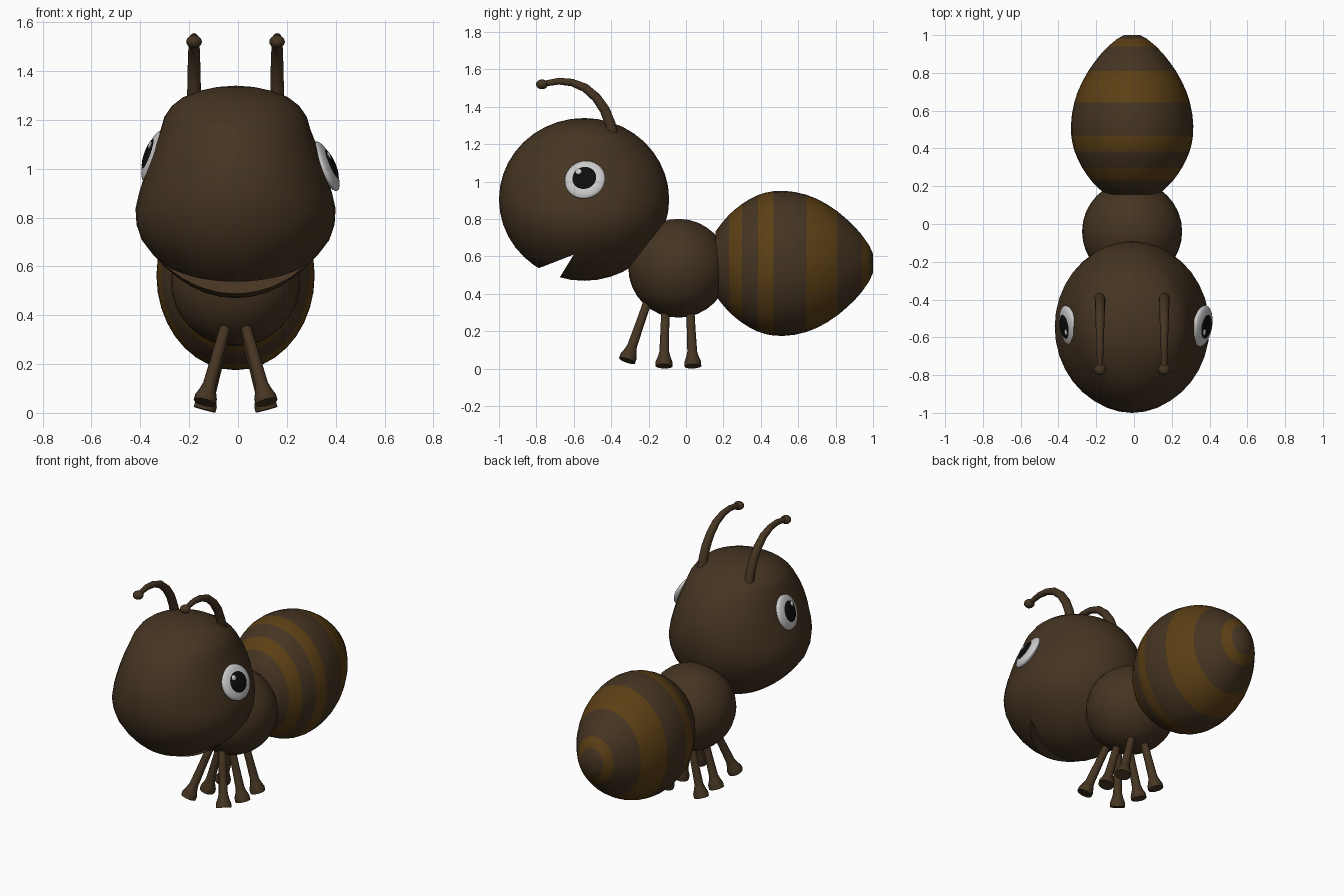
import bpy, bmesh, math
from mathutils import Vector, Matrix

if "Cube" in bpy.data.objects:
    bpy.data.objects.remove(bpy.data.objects["Cube"])

CX = -0.01  # body axis


def material(name, rgb):
    m = bpy.data.materials.new(name)
    m.diffuse_color = (*rgb, 1)
    m.use_nodes = True
    m.node_tree.nodes["Principled BSDF"].inputs["Base Color"].default_value = m.diffuse_color
    return m


BROWN = material("brown", (0.060, 0.035, 0.016))
GOLD = material("gold", (0.105, 0.050, 0.007))
WHITE = material("white", (0.75, 0.75, 0.75))
BLACK = material("black", (0.004, 0.004, 0.004))


def finish(name, bm, mats, angle=40):
    bmesh.ops.recalc_face_normals(bm, faces=bm.faces)
    me = bpy.data.meshes.new(name)
    bm.to_mesh(me)
    bm.free()
    ob = bpy.data.objects.new(name, me)
    bpy.context.collection.objects.link(ob)
    for m in mats:
        me.materials.append(m)
    if angle:
        smooth(ob, angle)
    return ob


def smooth(ob, angle):
    bpy.ops.object.select_all(action='DESELECT')
    ob.select_set(True)
    bpy.context.view_layer.objects.active = ob
    bpy.ops.object.shade_smooth_by_angle(angle=math.radians(angle))


def ellipsoid(name, center, radii, mat, axis=(0, 0, 1), seg=32, rings=16, angle=40):
    bm = bmesh.new()
    bmesh.ops.create_uvsphere(bm, u_segments=seg, v_segments=rings, radius=1)
    rot = Vector(axis).to_track_quat('Z', 'Y').to_matrix().to_4x4()
    bm.transform(Matrix.Translation(center) @ rot @ Matrix.Diagonal((*radii, 1)))
    return finish(name, bm, [mat], angle)


def loft(name, points, radii, mats, sides=16, xscale=1, face_mats=None):
    """Round tube through points with one radius per point."""
    bm = bmesh.new()
    pts = [Vector(p) for p in points]
    rings = []
    for i, (p, r) in enumerate(zip(pts, radii)):
        d = (pts[min(i + 1, len(pts) - 1)] - pts[max(i - 1, 0)]).normalized()
        u = Vector((1, 0, 0))
        u = (u - d * u.dot(d)).normalized()
        v = d.cross(u)
        rings.append([bm.verts.new(p + u * (r * xscale * math.cos(a)) + v * (r * math.sin(a)))
                      for a in (2 * math.pi * k / sides for k in range(sides))])
    for i in range(len(rings) - 1):
        for k in range(sides):
            j = (k + 1) % sides
            f = bm.faces.new((rings[i][k], rings[i][j], rings[i + 1][j], rings[i + 1][k]))
            f.material_index = face_mats[i] if face_mats else 0
    bm.faces.new(rings[0])
    bm.faces.new(rings[-1])
    return finish(name, bm, mats)


def lerp_table(table, t):
    if t <= table[0][0]:
        return table[0][1]
    for (a, fa), (b, fb) in zip(table, table[1:]):
        if t <= b:
            return fa + (fb - fa) * (t - a) / (b - a)
    return table[-1][1]


# Head: ball with a pear-like width, wide cheeks and a squarish crown
head = ellipsoid("head", (0, -0.545, 0.905), (1, 0.455, 0.435), BROWN, seg=36, rings=20, angle=0)
WIDTH = [(0.55, 0.40), (0.72, 0.433), (0.82, 0.42), (0.95, 0.38), (1.05, 0.368),
         (1.15, 0.372), (1.24, 0.43), (1.30, 0.48)]
for v in head.data.vertices:
    v.co.x = CX + v.co.x * lerp_table(WIDTH, v.co.z)

# Mouth: wedge cut across the underside of the head
bm = bmesh.new()
wedge = [(-0.60, 0.61), (-0.96, 0.47), (-0.76, 0.35)]
face = bm.faces.new([bm.verts.new((-0.6, y, z)) for y, z in wedge])
ext = bmesh.ops.extrude_face_region(bm, geom=[face])
bmesh.ops.translate(bm, vec=(1.2, 0, 0),
                    verts=[g for g in ext['geom'] if isinstance(g, bmesh.types.BMVert)])
cutter = finish("mouth_cutter", bm, [BROWN], 0)
cutter.hide_render = True
mod = head.modifiers.new("mouth", 'BOOLEAN')
mod.operation = 'DIFFERENCE'
mod.solver = 'EXACT'
mod.object = cutter
bpy.context.view_layer.objects.active = head
bpy.ops.object.modifier_apply(modifier=mod.name)
bpy.data.objects.remove(cutter)
smooth(head, 40)

# Thorax
ellipsoid("thorax", (CX, -0.04, 0.537), (0.265, 0.268, 0.264), BROWN)

# Abdomen: striped egg, (y, radius) with a band change at the stripe edges
profile = [(0.157, 0.17), (0.195, 0.22), (0.23, 0.26), (0.265, 0.291), (0.30, 0.318), (0.34, 0.343),
           (0.385, 0.365), (0.425, 0.378), (0.468, 0.386), (0.52, 0.388), (0.58, 0.382),
           (0.643, 0.367), (0.70, 0.345), (0.755, 0.315), (0.81, 0.278), (0.855, 0.24),
           (0.90, 0.198), (0.94, 0.152), (0.98, 0.095), (1.0, 0.05)]
edges = [0.23, 0.30, 0.385, 0.468, 0.643, 0.81, 0.94, 0.98]
bands = [sum(e <= (a[0] + b[0]) / 2 for e in edges) % 2 for a, b in zip(profile, profile[1:])]
loft("abdomen", [(CX, y, 0.563) for y, r in profile], [r for y, r in profile],
     [BROWN, GOLD], sides=36, xscale=0.835, face_mats=bands)

# Eyes: slightly uneven on the two sides
for side, s, c, tilt in (("right", 1, (0.362, -0.54, 1.01), 0.44),
                         ("left", -1, (-0.347, -0.54, 1.053), 0.36)):
    n = Vector((s, -0.17, tilt)).normalized()
    c = Vector(c)
    up = (Vector((0, 0, 1)) - n * n.z).normalized()
    front = (Vector((0, -1, 0)) + n * n.y).normalized()
    ellipsoid(side + "_eye", c, (0.11, 0.11, 0.03), WHITE, n)
    ellipsoid(side + "_pupil", c + n * 0.02, (0.067, 0.067, 0.016), BLACK, n, 24, 12)
    ellipsoid(side + "_eye_glint", c + n * 0.033 + up * 0.036 + front * 0.032,
              (0.017, 0.017, 0.006), WHITE, n, 12, 8)

# Antennae and legs, mirrored about the body axis
curve = [(-0.385, 1.22), (-0.405, 1.31), (-0.435, 1.385), (-0.48, 1.45), (-0.54, 1.502),
         (-0.61, 1.53), (-0.68, 1.537), (-0.77, 1.522)]
leg_ends = {"front": ((-0.205, 0.36), (-0.315, 0.043)),
            "middle": ((-0.11, 0.33), (-0.118, 0.013)),
            "back": ((0.022, 0.33), (0.037, 0.013))}
for side, s in (("right", 1), ("left", -1)):
    x = CX + s * 0.17
    loft(side + "_antenna", [(x, y, z) for y, z in curve],
         [0.03, 0.028, 0.027, 0.025, 0.023, 0.02, 0.018, 0.015], [BROWN], 12)
    ellipsoid(side + "_antenna_tip", (x, -0.77, 1.52), (0.032, 0.032, 0.026), BROWN, seg=16, rings=10)
    for name, (top, foot) in leg_ends.items():
        a = Vector((CX + s * 0.04, *top))
        b = Vector((CX + s * 0.127, *foot))
        steps = [(-0.15, 0.022), (0.4, 0.024), (0.76, 0.027), (0.84, 0.034), (0.93, 0.046), (1.0, 0.046)]
        loft(f"{side}_{name}_leg", [a.lerp(b, t) for t, r in steps], [r for t, r in steps], [BROWN], 14)
